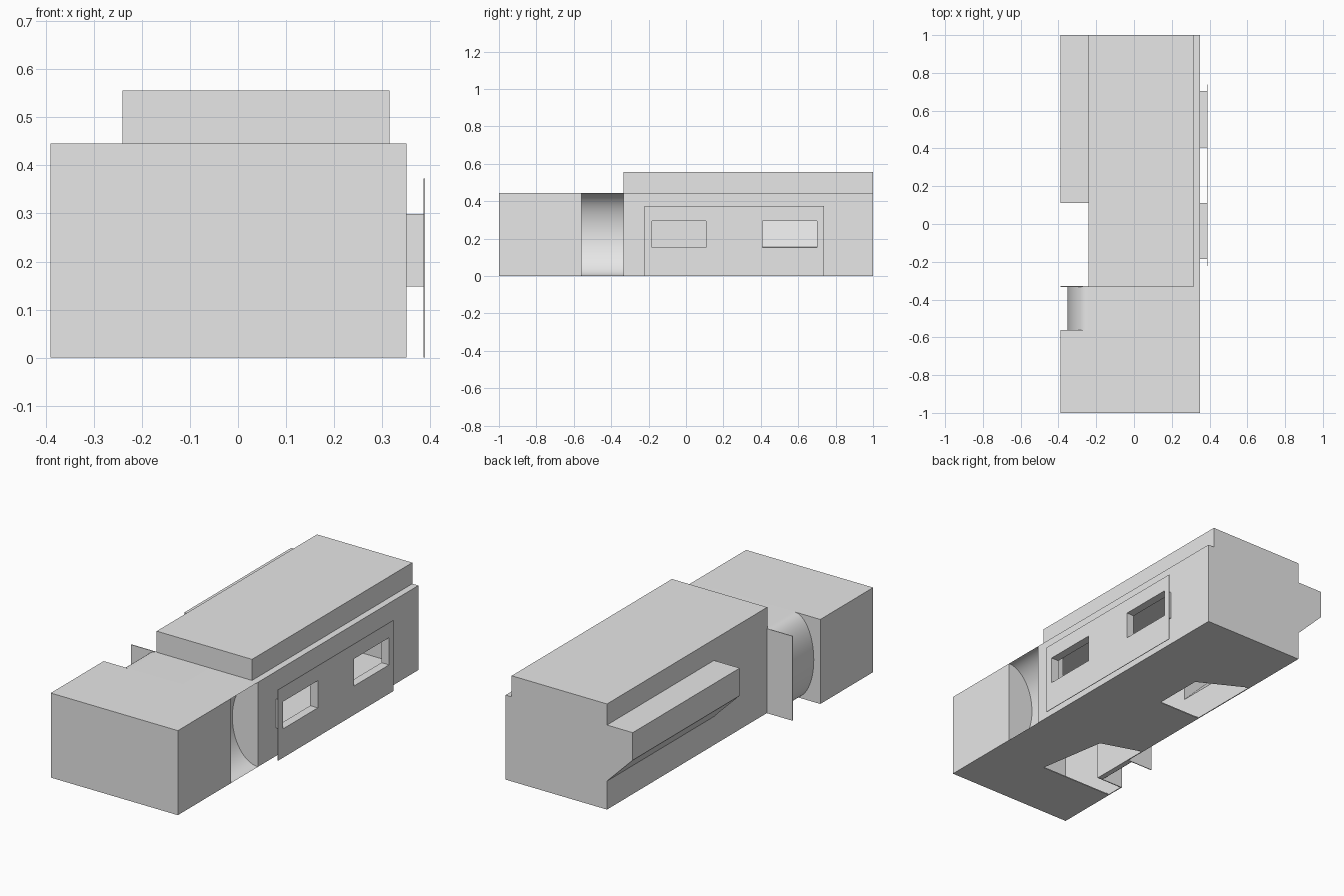
import bpy
import bmesh
from math import sin, cos, pi

old = bpy.data.objects.get("Cube")
if old:
    bpy.data.objects.remove(old, do_unlink=True)

grey = bpy.data.materials.new("plain_grey")
grey.use_nodes = True
grey.diffuse_color = (0.8, 0.8, 0.8, 1)
grey.node_tree.nodes["Principled BSDF"].inputs["Base Color"].default_value = (0.8, 0.8, 0.8, 1)


def prism(name, profile, lo, hi, axis="y"):
    """Extrude an (x, z) profile along y, or an (x, y) outline along z."""
    bm = bmesh.new()
    place = (lambda a, b, t: (a, t, b)) if axis == "y" else (lambda a, b, t: (a, b, t))
    ends = [[bm.verts.new(place(a, b, t)) for a, b in profile] for t in (lo, hi)]
    n = len(profile)
    for ring in ends:
        bm.faces.new(ring)
    for i in range(n):
        j = (i + 1) % n
        bm.faces.new((ends[0][i], ends[0][j], ends[1][j], ends[1][i]))
    bmesh.ops.recalc_face_normals(bm, faces=bm.faces)
    mesh = bpy.data.meshes.new(name)
    bm.to_mesh(mesh)
    bm.free()
    mesh.materials.append(grey)
    ob = bpy.data.objects.new(name, mesh)
    bpy.context.collection.objects.link(ob)
    return ob


def box(name, x, y, z):
    return prism(name, [(x[0], z[0]), (x[1], z[0]), (x[1], z[1]), (x[0], z[1])], *y)


def activate(ob):
    bpy.ops.object.select_all(action="DESELECT")
    ob.select_set(True)
    bpy.context.view_layer.objects.active = ob


def carve(ob, cutters):
    activate(ob)
    for c in cutters:
        mod = ob.modifiers.new("carve", "BOOLEAN")
        mod.operation, mod.solver, mod.object = "DIFFERENCE", "EXACT", c
        bpy.ops.object.modifier_apply(modifier=mod.name)


TOP = 0.445
ROOF = 0.556
LEFT, RIGHT, INNER = 0.35, -0.39, -0.24
NOSE, JOINT = -0.56, -0.333
T = 0.005  # wall thickness

# Main volumes
front_block = box("front_block", (RIGHT, LEFT), (-1, NOSE), (0, TOP))
cabin = prism("cabin", [(INNER, 0), (LEFT, 0), (LEFT, TOP), (0.315, TOP),
                        (0.315, ROOF), (INNER, ROOF)], JOINT, 1)
side_bay = prism("side_bay", [(INNER, 0.15), (INNER, TOP), (RIGHT, TOP), (RIGHT, 0.30)], 0.11, 1)

# Curved joint: hollow on one side, bulging on the other
angles = [-pi / 2 + pi * i / 32 for i in range(33)]
half = TOP / 2
hollow = [(LEFT - 0.15 * cos(a), half + half * sin(a)) for a in angles]
bulge = [(INNER - 0.112 * cos(a), half + half * sin(a)) for a in reversed(angles)]
curved_joint = prism("curved_joint", hollow + bulge, NOSE, JOINT)
activate(curved_joint)
bpy.ops.object.shade_smooth_by_angle()

# Thin upright panel beside the joint
box("upright_panel", (RIGHT, INNER), (JOINT, JOINT + 0.004), (0, TOP))

# Side plate and its window frames
windows = ((-0.185, 0.112), (0.405, 0.705))
side_plate = box("side_plate", (0.386, 0.389), (-0.222, 0.738), (0, 0.373))
frames = [box("window_frame", (LEFT, 0.388), w, (0.148, 0.299)) for w in windows]

# Cutters: interior space, windows and floor openings
window_cuts = [box("window_cutter", (0.3, 0.5), (a + 0.004, b - 0.004), (0.152, 0.295))
               for a, b in windows]
cabin_space = box("cabin_cutter", (INNER + T, LEFT - T), (JOINT + T, 1 - T), (T, TOP - T))
joint_space = box("joint_cutter", (INNER + T, 0.19), (NOSE - 0.03, JOINT + 0.03), (T, TOP - T))
front_space = box("front_cutter", (RIGHT + T, LEFT - T), (T - 1, NOSE - T), (T, TOP - T))
bay_space = prism("bay_cutter", [(-0.2, 0.12), (-0.2, TOP - T), (RIGHT + T, TOP - T),
                                 (RIGHT + T, 0.305)], 0.11 + T, 1 - T)
rear_opening = prism("rear_opening_cutter", [(-0.235, 0.22), (0.01, 0.22), (0.01, 0.49),
                                             (-0.235, 0.62)], -0.1, 0.03, "z")
front_opening = prism("front_opening_cutter", [(-0.385, -0.66), (0.04, -0.66), (-0.02, -0.29),
                                               (-0.235, -0.22), (-0.235, -0.565),
                                               (-0.385, -0.565)], -0.1, 0.03, "z")

carve(front_block, [front_space, joint_space, front_opening])
carve(curved_joint, [joint_space, front_opening])
carve(cabin, [cabin_space, joint_space, bay_space, rear_opening, front_opening] + window_cuts)
carve(side_bay, [bay_space])
carve(side_plate, window_cuts)
for frame, cut in zip(frames, window_cuts):
    carve(frame, [cut])

for c in window_cuts + [cabin_space, joint_space, front_space, bay_space,
                        rear_opening, front_opening]:
    bpy.data.objects.remove(c, do_unlink=True)
